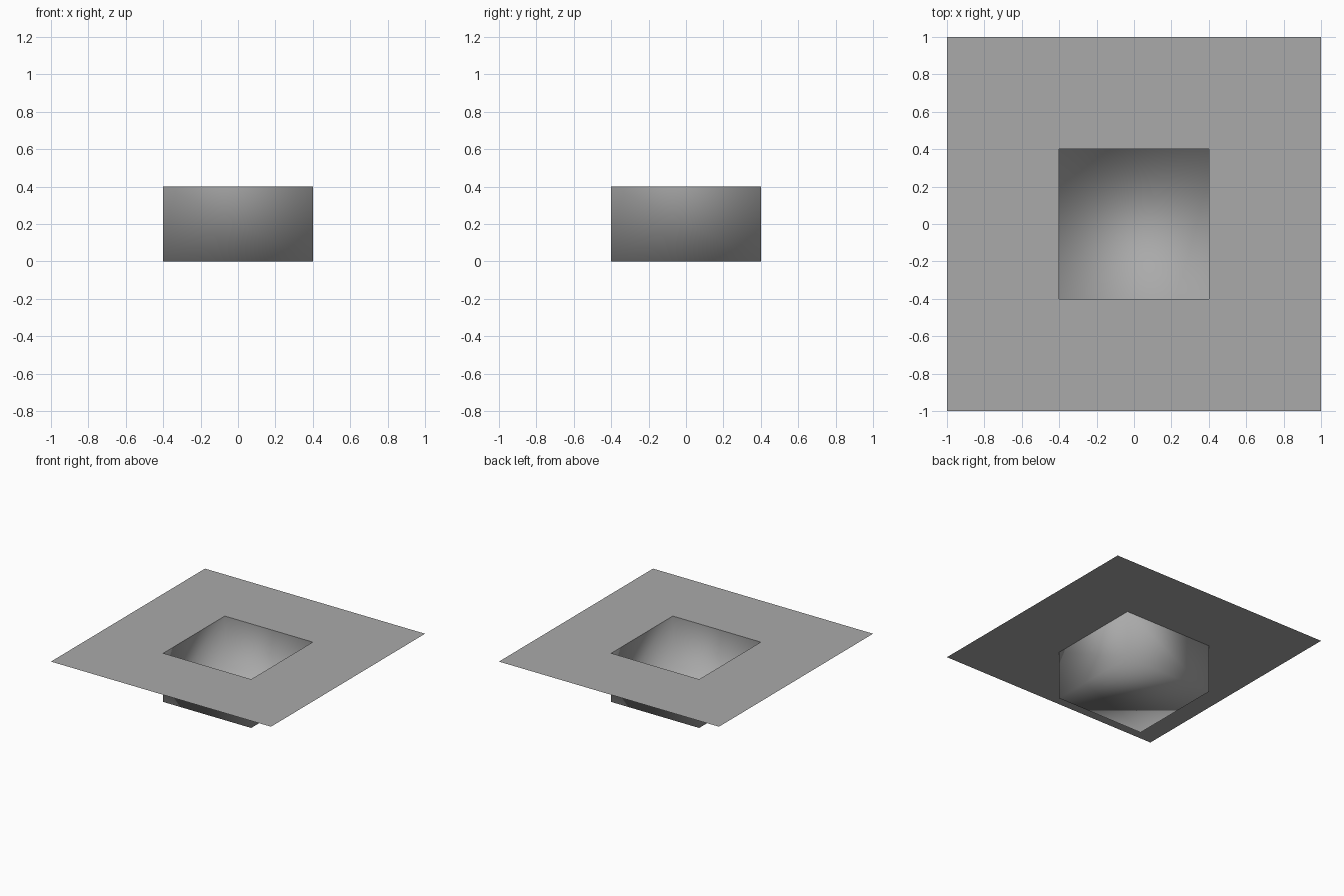
import bpy
import bmesh

cube = bpy.data.objects.get("Cube")
if cube:
    bpy.data.objects.remove(cube, do_unlink=True)

HALF_RIM, HALF_BASIN, DEPTH = 1.0, 0.4, 0.4

# One plain grey for everything
grey = bpy.data.materials.new("mid_grey")
grey.use_nodes = True
colour = (0.4, 0.4, 0.4, 1)
grey.diffuse_color = colour
grey.node_tree.nodes["Principled BSDF"].inputs["Base Color"].default_value = colour


def square(bm, half, z):
    """Ring of four vertices, counter-clockwise from above."""
    corners = [(-1, -1), (1, -1), (1, 1), (-1, 1)]
    return [bm.verts.new((x * half, y * half, z)) for x, y in corners]


def bridge(bm, outer, inner):
    """Four quads joining two square rings."""
    for i in range(4):
        j = (i + 1) % 4
        bm.faces.new((outer[i], outer[j], inner[j], inner[i]))


def finish(bm, name, smooth):
    mesh = bpy.data.meshes.new(name)
    for face in bm.faces:
        face.smooth = smooth
    bm.to_mesh(mesh)
    bm.free()
    mesh.materials.append(grey)
    bpy.context.collection.objects.link(bpy.data.objects.new(name, mesh))


# Flat sheet with a square opening
bm = bmesh.new()
bridge(bm, square(bm, HALF_RIM, DEPTH), square(bm, HALF_BASIN, DEPTH))
finish(bm, "rim", False)

# Open-topped square basin, facing inward and shaded smoothly all round
bm = bmesh.new()
top, bottom = square(bm, HALF_BASIN, DEPTH), square(bm, HALF_BASIN, 0)
bridge(bm, top, bottom)
bm.faces.new(bottom)
finish(bm, "basin", True)
